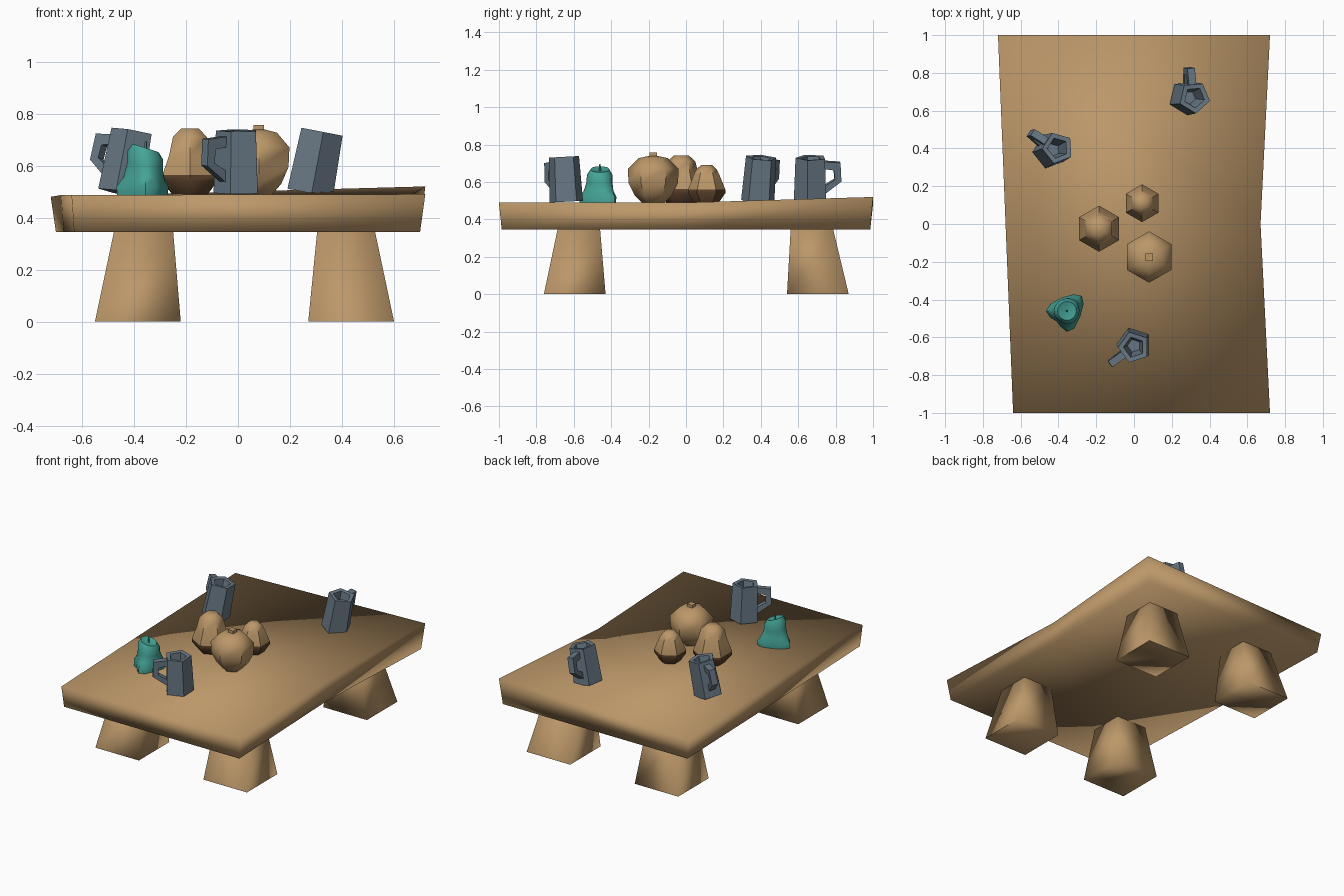
import bpy, bmesh, math
from mathutils import Vector, Matrix

if "Cube" in bpy.data.objects:
    bpy.data.objects.remove(bpy.data.objects["Cube"])


def material(name, rgb):
    m = bpy.data.materials.new(name)
    m.diffuse_color = (*rgb, 1)
    m.use_nodes = True
    m.node_tree.nodes["Principled BSDF"].inputs["Base Color"].default_value = m.diffuse_color
    return m


TAN = material("tan wood", (0.50, 0.31, 0.14))
BROWN = material("dark brown", (0.11, 0.055, 0.025))
SLATE = material("slate grey", (0.14, 0.19, 0.235))
TEAL = material("teal wax", (0.06, 0.37, 0.31))


def loft(name, rings, mats, matrix=Matrix(), sharp=50, rule=None):
    """Skin a list of equal-length point rings and cap both ends."""
    bm = bmesh.new()
    vs = [[bm.verts.new(Vector(p)) for p in r] for r in rings]
    n = len(rings[0])
    for a, b in zip(vs, vs[1:]):
        for i in range(n):
            j = (i + 1) % n
            bm.faces.new((a[i], a[j], b[j], b[i]))
    bm.faces.new(vs[0][::-1])
    bm.faces.new(vs[-1])
    bmesh.ops.recalc_face_normals(bm, faces=bm.faces)
    if rule:
        for f in bm.faces:
            f.material_index = rule(f.calc_center_median())
    bm.transform(matrix)
    me = bpy.data.meshes.new(name)
    bm.to_mesh(me)
    bm.free()
    for m in mats:
        me.materials.append(m)
    me.shade_smooth()
    me.set_sharp_from_angle(angle=math.radians(sharp))
    ob = bpy.data.objects.new(name, me)
    bpy.context.collection.objects.link(ob)
    return ob


def ring(r, z, n, start=0):
    return [(r * math.cos(math.radians(start + 360 * i / n)),
             r * math.sin(math.radians(start + 360 * i / n)), z) for i in range(n)]


def lathe(profile, n, start=0):
    return [ring(r, z, n, start) for r, z in profile]


def rect(x0, x1, y0, y1, z):
    return [(x0, y0, z), (x1, y0, z), (x1, y1, z), (x0, y1, z)]


# Warped table top: y, bottom left/right, top left/right x, top left/right z
sections = [(-1, -.63, .70, -.64, .72, .487, .49),
            (0, -.67, .66, -.68, .67, .487, .49),
            (1, -.70, .70, -.72, .72, .48, .52)]
loft("table_top", [[(bl, y * .985, .345), (br, y * .985, .345), (tr, y, zr), (tl, y, zl)]
                   for y, bl, br, tl, tr, zl, zr in sections], [TAN], sharp=100)

# Four splayed legs
for side, xb, xt in (("left", (-.55, -.22), (-.475, -.25)), ("right", (.27, .60), (.305, .525))):
    for end, yb, yt in (("front", (-.76, -.43), (-.685, -.46)), ("back", (.54, .87), (.56, .785))):
        loft(f"{end}_{side}_leg", [rect(*xb, *yb, 0), rect(*xt, *yt, .355)], [TAN], sharp=95)

# Round lidded jar with a small knob
at = Matrix.Translation((.08, -.175, 0))
loft("jar", lathe([(.055, .485), (.10, .53), (.132, .595), (.136, .67),
                   (.08, .727), (.03, .738)], 6, 30), [TAN], at)
loft("jar_knob", [rect(-.02, .02, -.02, .02, z) for z in (.73, .757)], [TAN], at)

# Two shakers with dark bases
for name, x, y, prof, split in (
        ("large_shaker", -.185, -.025, [(.075, .485), (.122, .54), (.122, .563), (.092, .64),
                                        (.075, .71), (.04, .742)], .563),
        ("small_shaker", .043, .11, [(.062, .485), (.10, .54), (.10, .56), (.068, .64),
                                     (.055, .667), (.03, .69)], .56)):
    loft(name, lathe(prof, 6, 30), [TAN, BROWN], Matrix.Translation((x, y, 0)),
         rule=lambda c, s=split: int(c.z < s))

# Three five-sided mugs, each leaning a little
outer = [(.06, .22), (.155, .212), (.16, .11), (.06, .035)]
inner = [(.06, .18), (.12, .172), (.125, .12), (.06, .08)]
W = .02
for name, x, y, handle, lean, tilt in (("front_mug", 0, -.64, 216, (0, -1), 3),
                                       ("left_mug", -.445, .385, 147, (.92, .38), 11),
                                       ("back_mug", .275, .67, 95, (1, 0), 11)):
    at = (Matrix.Translation((x, y, .495))
          @ Matrix.Rotation(math.radians(tilt), 4, Vector((-lean[1], lean[0], 0)))
          @ Matrix.Rotation(math.radians(handle), 4, "Z"))
    loft(name, lathe([(.094, 0), (.085, .24), (.056, .237), (.035, .09)], 5, 180), [SLATE], at)
    loft(name + "_handle", [[(o[0], -W, o[1]), (o[0], W, o[1]), (i[0], W, i[1]), (i[0], -W, i[1])]
                            for o, i in zip(outer, inner)], [SLATE], at, sharp=40)

# Melted candle: drips widen its foot at three angles, its top slopes to the right
rings = []
for r, z, drip in ((.072, .485, .038), (.076, .52, .036), (.068, .555, .018),
                   (.066, .60, .006), (.066, .64, .004), (.05, .668, 0), (.022, .66, 0)):
    pts = []
    for k in range(16):
        a = math.radians(k * 22.5)
        d = max(max(0, math.cos(a - math.radians(t))) ** 8 for t in (45, 180, 275))
        rr = r + drip * d
        px = rr * math.cos(a)
        pts.append((px, rr * math.sin(a), z - .3 * px * max(0, (z - .56) / .1)))
    rings.append(pts)
at = Matrix.Translation((-.355, -.46, 0))
loft("candle", rings, [TEAL], at)
loft("candle_wick", lathe([(.006, .65), (.004, .695)], 5), [TEAL], at)
